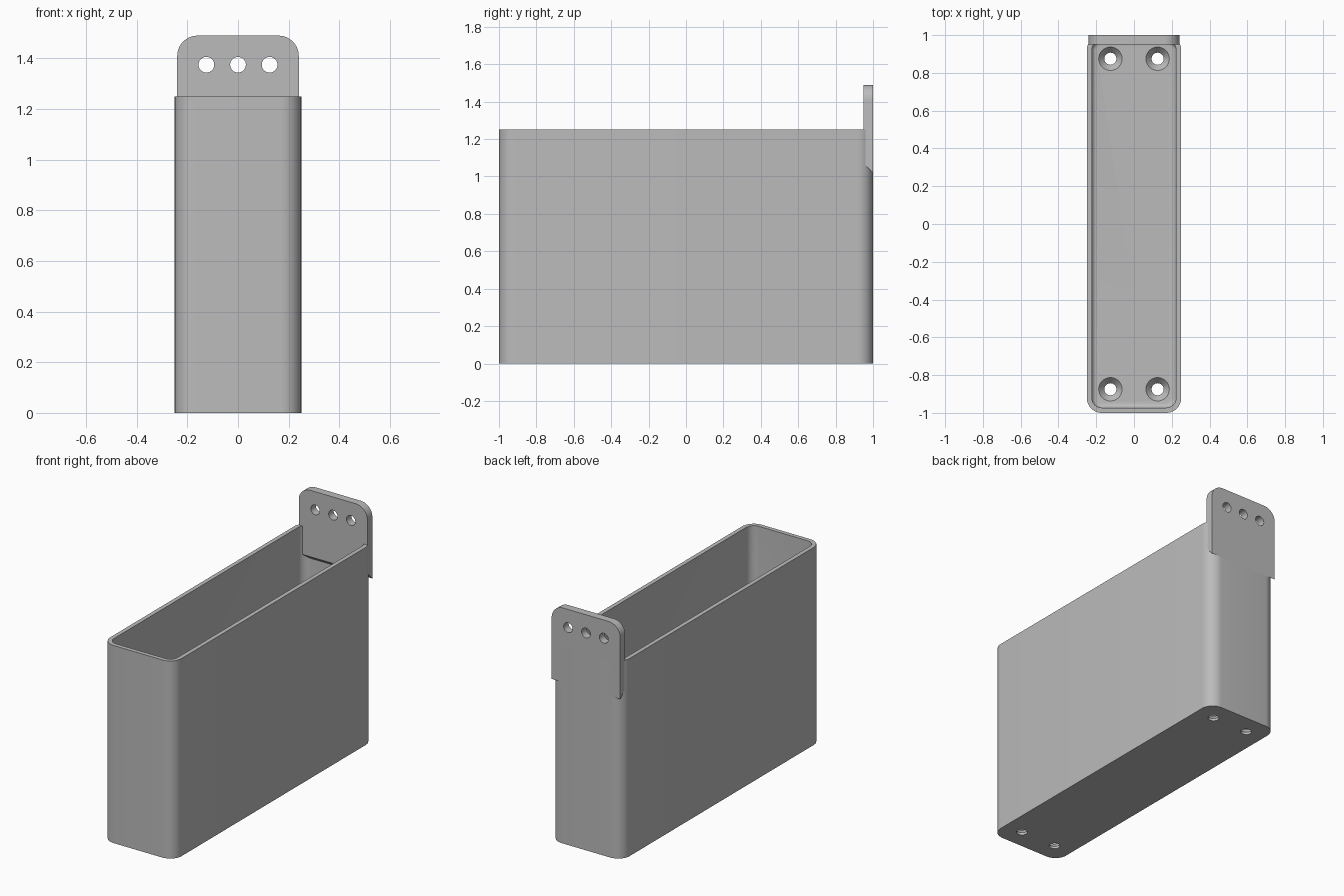
import bpy, bmesh, math
from mathutils import Matrix, Vector

cube = bpy.data.objects.get("Cube")
if cube:
    bpy.data.objects.remove(cube, do_unlink=True)

WIDTH, LENGTH, HEIGHT = 0.5, 2.0, 1.25
WALL, FLOOR, RADIUS = 0.027, 0.05, 0.08
TAB_BACK, TAB_FRONT = 1.0, 0.95

grey = bpy.data.materials.new("plain_grey")
grey.use_nodes = True
colour = (0.5, 0.5, 0.5, 1)
grey.diffuse_color = colour
grey.node_tree.nodes["Principled BSDF"].inputs["Base Color"].default_value = colour


def make_object(name, bm):
    bmesh.ops.recalc_face_normals(bm, faces=bm.faces)
    mesh = bpy.data.meshes.new(name)
    bm.to_mesh(mesh)
    bm.free()
    mesh.materials.append(grey)
    obj = bpy.data.objects.new(name, mesh)
    bpy.context.collection.objects.link(obj)
    return obj


def rounded_rect(inset, z, steps=10):
    """Points of the rounded outline, shrunk by an inset, at height z."""
    r = max(RADIUS - inset, 0.015)
    hx, hy = WIDTH / 2 - inset - r, LENGTH / 2 - inset - r
    points = []
    for corner, (sx, sy) in enumerate([(1, 1), (-1, 1), (-1, -1), (1, -1)]):
        for i in range(steps + 1):
            a = (corner + i / steps) * math.pi / 2
            points.append((sx * hx + r * math.cos(a), sy * hy + r * math.sin(a), z))
    return points


def circle(radius, z, steps=32):
    return [(radius * math.cos(math.tau * i / steps),
             radius * math.sin(math.tau * i / steps), z) for i in range(steps)]


def loft(bm, outlines, matrix=Matrix()):
    """Skin a stack of outlines and cap both ends."""
    rings = [[bm.verts.new(matrix @ Vector(p)) for p in o] for o in outlines]
    for a, b in zip(rings, rings[1:]):
        for i in range(len(a)):
            j = (i + 1) % len(a)
            bm.faces.new((a[i], a[j], b[j], b[i]))
    bm.faces.new(rings[0])
    bm.faces.new(rings[-1])


def cut(obj, cutter):
    mod = obj.modifiers.new("holes", 'BOOLEAN')
    mod.operation = 'DIFFERENCE'
    mod.solver = 'EXACT'
    mod.object = cutter
    bpy.context.view_layer.objects.active = obj
    bpy.ops.object.modifier_apply(modifier=mod.name)
    bpy.data.objects.remove(cutter, do_unlink=True)


# Open box: outside wall, rim, inside wall, then a fillet into the floor
bm = bmesh.new()
outlines = [rounded_rect(0, 0), rounded_rect(0, HEIGHT), rounded_rect(WALL, HEIGHT)]
fillet = 0.025
for i in range(6):
    a = i / 5 * math.pi / 2
    outlines.append(rounded_rect(WALL + fillet * (1 - math.cos(a)),
                                 FLOOR + fillet * (1 - math.sin(a))))
loft(bm, outlines)
box = make_object("box_body", bm)

# Countersunk screw holes in the floor
bm = bmesh.new()
for x in (-0.125, 0.125):
    for y in (-0.875, 0.875):
        loft(bm, [circle(0.032, -0.1), circle(0.032, 0.015),
                  circle(0.062, FLOOR), circle(0.062, FLOOR + 0.02)],
             Matrix.Translation((x, y, 0)))
cut(box, make_object("screw_hole_cutter", bm))

# Mounting tab with rounded top corners and a sloped underside
half, top, bottom, r = 0.24, 1.49, 1.02, 0.08
outline = [(-half, bottom), (half, bottom)]
for start, side in ((0, 1), (1, -1)):
    for i in range(11):
        a = (start + i / 10) * math.pi / 2
        outline.append((side * (half - r) + r * math.cos(a), top - r + r * math.sin(a)))
bm = bmesh.new()
slope = TAB_BACK - TAB_FRONT
loft(bm, [[(x, TAB_BACK, z) for x, z in outline],
          [(x, TAB_FRONT, z + slope if z == bottom else z) for x, z in outline]])
tab = make_object("mounting_tab", bm)

# Row of hanging holes through the tab
bm = bmesh.new()
for x in (-0.125, 0, 0.125):
    loft(bm, [circle(0.031, -0.1), circle(0.031, 0.1)],
         Matrix.Translation((x, 0.975, 1.375)) @ Matrix.Rotation(math.pi / 2, 4, 'X'))
cut(tab, make_object("hanging_hole_cutter", bm))

# Smooth the curves and keep the hard edges
for obj in (box, tab):
    bpy.ops.object.select_all(action='DESELECT')
    obj.select_set(True)
    bpy.context.view_layer.objects.active = obj
    bpy.ops.object.shade_smooth_by_angle(angle=math.radians(30))
